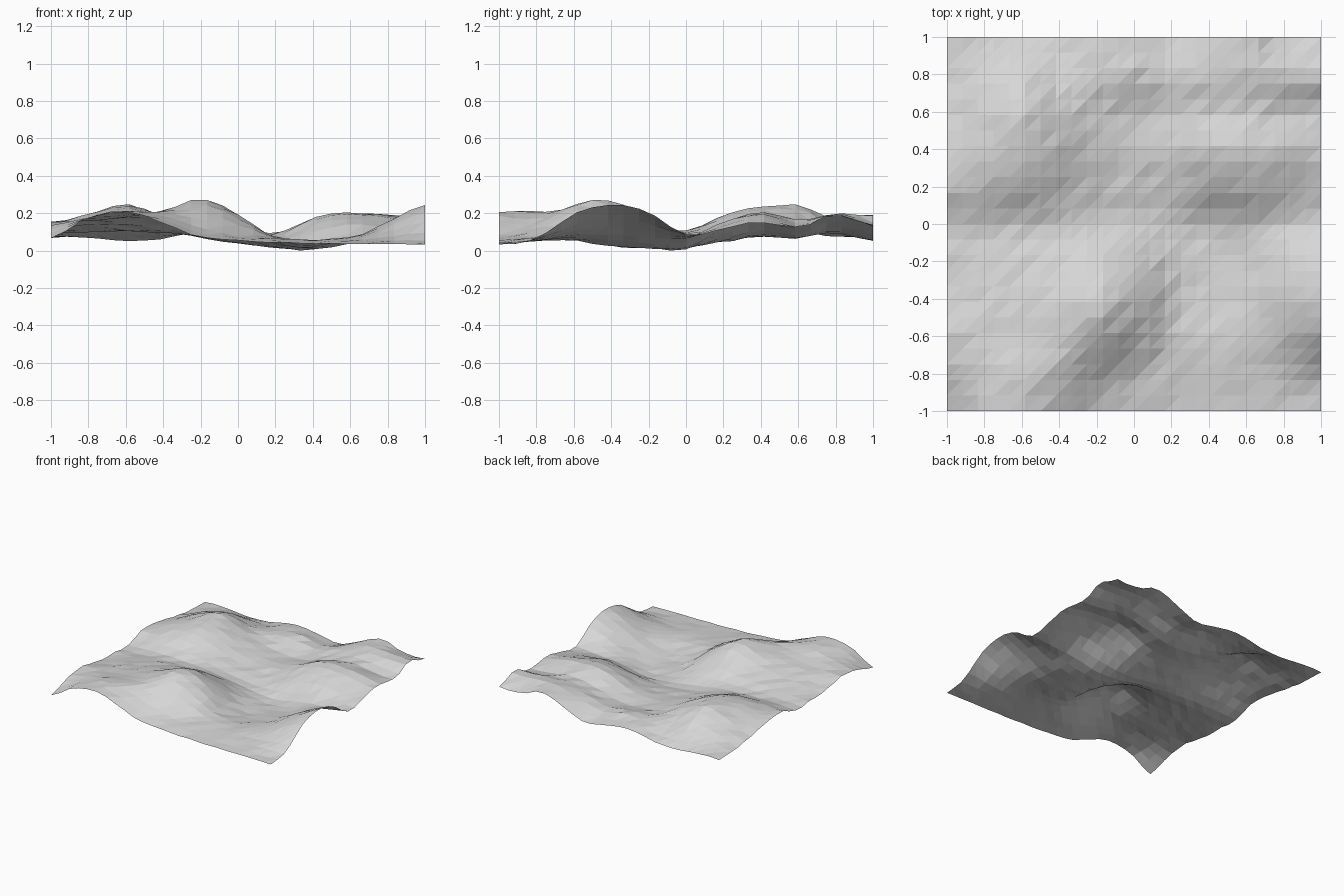
import bpy, bmesh, random

if "Cube" in bpy.data.objects:
    bpy.data.objects.remove(bpy.data.objects["Cube"])

random.seed(4)
CELLS = 24

# Terrain survey: heights in hundredths every 0.2 units, rows front to back, left to right
SURVEY = [
    [7.5, 18.5, 21.5, 15, 8, 6.5, 5, 4, 4.5, 4, 3.5],
    [13, 18, 22, 20, 14.5, 9, 7, 6, 6, 7, 7.5],
    [15.5, 17, 19, 22, 25.5, 17, 8, 6, 8, 13, 20],
    [12, 15, 17, 21, 27.5, 20, 6, 3, 7, 16, 25],
    [11, 12, 14, 15, 18, 12.5, 4, 2, 5, 13, 21],
    [10, 11, 11, 10, 8, 5, 1.5, 2, 6, 8, 9],
    [16, 18, 20, 15, 9, 6, 6, 12, 16, 14, 12],
    [14, 20, 24, 19, 11, 8, 10, 18, 21, 19, 16],
    [11, 18, 25, 18, 11, 8, 8, 13, 17, 15, 13],
    [8, 13, 16, 12, 12.5, 13, 10, 16, 20, 20, 20],
    [7.5, 8, 6, 7, 11, 9, 5.5, 12.5, 20, 14.5, 14],
]


def spline(values, t):
    """Catmull-Rom curve through evenly spaced values, t measured in steps."""
    i = min(int(t), len(values) - 2)
    f = t - i
    a, b, c, d = (values[max(0, min(len(values) - 1, i + k))] for k in (-1, 0, 1, 2))
    return b + 0.5 * f * (c - a + f * (2*a - 5*b + 4*c - d + f * (3*(b - c) + d - a)))


def height(x, y):
    across = [spline(row, (x + 1) * 5) for row in SURVEY]
    return spline(across, (y + 1) * 5) / 100


# Flat grid pushed up into hills, with slight roughness
bm = bmesh.new()
bmesh.ops.create_grid(bm, x_segments=CELLS, y_segments=CELLS, size=1.0)
for v in bm.verts:
    v.co.z = height(v.co.x, v.co.y) + random.uniform(-0.005, 0.005)
lowest = min(v.co.z for v in bm.verts)
for v in bm.verts:
    v.co.z -= lowest
bmesh.ops.triangulate(bm, faces=bm.faces[:], quad_method='FIXED')

mesh = bpy.data.meshes.new("terrain")
bm.to_mesh(mesh)
bm.free()
terrain = bpy.data.objects.new("terrain", mesh)
bpy.context.collection.objects.link(terrain)

# Single pale grey ground colour, flat faces
grey = bpy.data.materials.new("pale grey")
grey.diffuse_color = (0.68, 0.68, 0.68, 1)
grey.use_nodes = True
grey.node_tree.nodes["Principled BSDF"].inputs["Base Color"].default_value = grey.diffuse_color
mesh.materials.append(grey)
